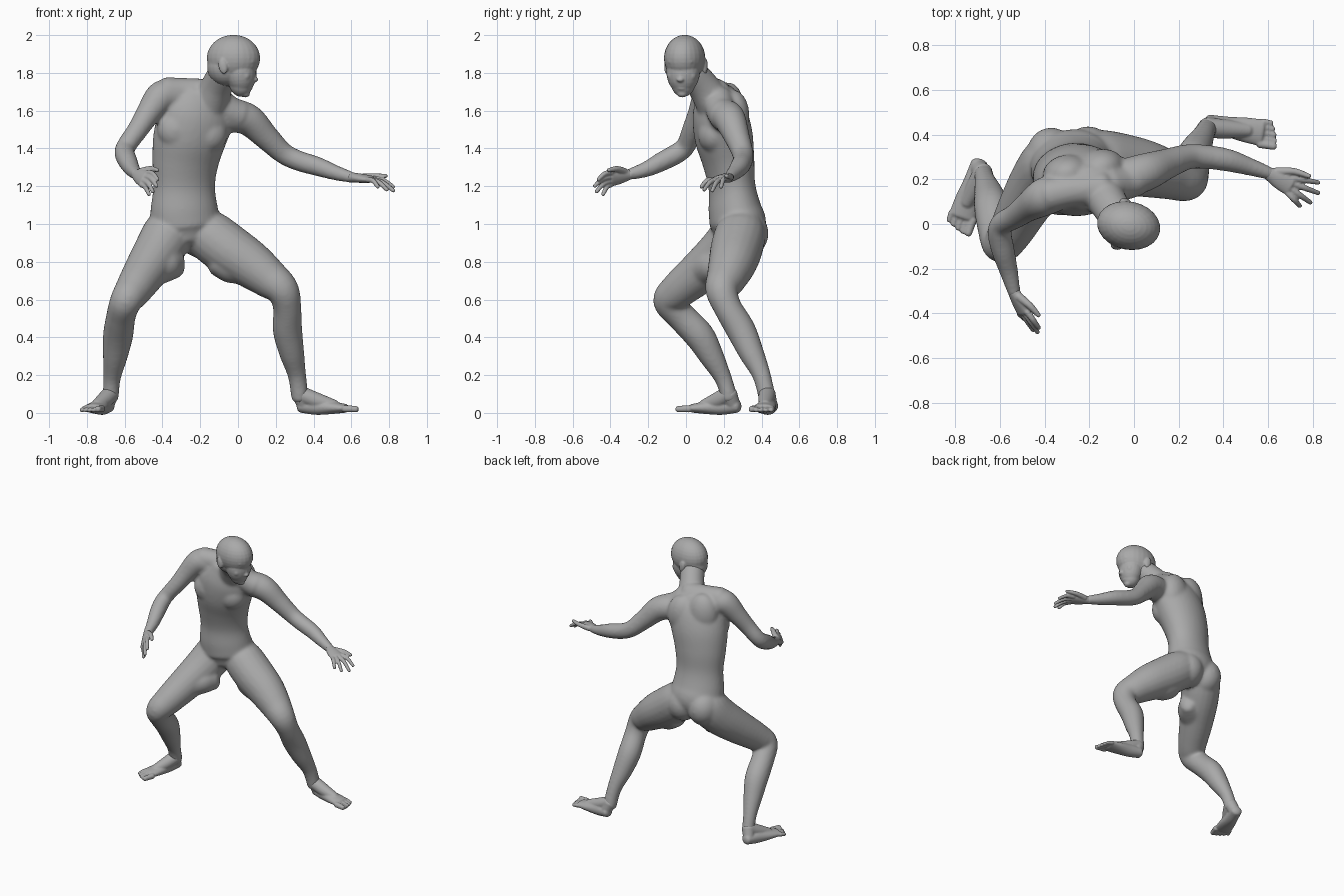
import bpy, bmesh, math
from mathutils import Vector, Matrix, Euler

if "Cube" in bpy.data.objects:
    bpy.data.objects.remove(bpy.data.objects["Cube"], do_unlink=True)

GREY = (0.4, 0.4, 0.4, 1)
skin = bpy.data.materials.new("skin_grey")
skin.diffuse_color = GREY
skin.use_nodes = True
skin.node_tree.nodes["Principled BSDF"].inputs["Base Color"].default_value = GREY


def spline(keys, steps=5):
    """Smooth curve through the keys (position and radii together)."""
    out = []
    for i in range(len(keys) - 1):
        p = [keys[max(i - 1, 0)], keys[i], keys[i + 1], keys[min(i + 2, len(keys) - 1)]]
        for s in range(steps):
            t = s / steps
            out.append([0.5 * (2 * b + (c - a) * t + (2 * a - 5 * b + 4 * c - d) * t * t
                               + (3 * b - a - 3 * c + d) * t ** 3) for a, b, c, d in zip(*p)])
    return out + [list(keys[-1])]


def loft(bm, keys, side=(1, 0.2, 0), n=20):
    """Tube of elliptical rings; keys are (x, y, z, side radius[, depth radius])."""
    pts = spline([(*k, k[3]) if len(k) == 4 else k for k in keys])
    pos = [Vector(p[:3]) for p in pts]
    rings = []

    def ring(c, t, ra, rb):
        u = Vector(side)
        u = (u - t * u.dot(t)).normalized()
        v = t.cross(u)
        rings.append([bm.verts.new(c + u * ra * math.cos(a) + v * rb * math.sin(a))
                      for a in (2 * math.pi * k / n for k in range(n))])

    last = len(pts) - 1
    for i, p in enumerate(pts):
        t = (pos[min(i + 1, last)] - pos[max(i - 1, 0)]).normalized()
        ra, rb = p[3], p[4]
        dome = [(math.cos(a), math.sin(a) * min(ra, rb) * 0.6) for a in (1.3, 0.9, 0.45)]
        if i == 0:
            for s, h in dome:
                ring(pos[i] - t * h, t, ra * s, rb * s)
        ring(pos[i], t, ra, rb)
        if i == last:
            for s, h in reversed(dome):
                ring(pos[i] + t * h, t, ra * s, rb * s)
    for a, b in zip(rings, rings[1:]):
        for k in range(n):
            bm.faces.new((a[k], a[(k + 1) % n], b[(k + 1) % n], b[k]))
    bm.faces.new(rings[0][::-1])
    bm.faces.new(rings[-1])


def blob(bm, c, r, rot=(0, 0, 0)):
    m = Matrix.Translation(c) @ Euler(rot).to_matrix().to_4x4() @ Matrix.Diagonal((*r, 1))
    bmesh.ops.create_uvsphere(bm, u_segments=24, v_segments=16, radius=1, matrix=m)


def finish(name, bm, voxel, smooth):
    """Fuse the overlapping volumes into one smooth skin."""
    bmesh.ops.recalc_face_normals(bm, faces=bm.faces)
    me = bpy.data.meshes.new(name)
    bm.to_mesh(me)
    bm.free()
    me.materials.append(skin)
    ob = bpy.data.objects.new(name, me)
    bpy.context.collection.objects.link(ob)
    rm = ob.modifiers.new("fuse", 'REMESH')
    rm.mode = 'VOXEL'
    rm.voxel_size = voxel
    rm.use_smooth_shade = True
    sm = ob.modifiers.new("soften", 'SMOOTH')
    sm.factor, sm.iterations = 0.5, smooth


# ---- body: torso, neck, arms and legs
bm = bmesh.new()
loft(bm, [(-.275, .275, .94, .15, .125), (-.28, .275, 1.0, .185, .148), (-.285, .258, 1.08, .18, .138),
          (-.285, .243, 1.2, .165, .122), (-.278, .225, 1.33, .178, .136), (-.255, .2, 1.46, .196, .152),
          (-.215, .18, 1.58, .197, .142), (-.18, .165, 1.67, .15, .108)], side=(.94, .22, -.1), n=32)
loft(bm, [(-.15, .15, 1.64, .1), (-.112, .09, 1.73, .085), (-.075, .03, 1.80, .083)])
loft(bm, [(-.14, .16, 1.69, .078), (-.27, .15, 1.70, .073), (-.38, .13, 1.70, .078)], side=(0, 1, 0))
loft(bm, [(-.12, .17, 1.66, .08), (-.05, .185, 1.60, .08), (.0, .205, 1.575, .085)], side=(0, 1, 0))
# chest, upper back, buttocks
for c, r in [((-.315, .125, 1.5), (.115, .085, .11)), ((-.155, .148, 1.475), (.1, .085, .1)),
             ((-.3, .225, 1.6), (.11, .085, .15)), ((-.15, .25, 1.57), (.11, .085, .14)),
             ((-.365, .302, .955), (.115, .13, .13)), ((-.2, .308, .95), (.115, .13, .13))]:
    blob(bm, c, r, (0, 0, .2))
# right arm
loft(bm, [(-.31, .15, 1.67, .08), (-.38, .13, 1.68, .086), (-.42, .11, 1.66, .082), (-.475, .075, 1.585, .066),
          (-.53, .035, 1.5, .056), (-.59, .0, 1.415, .052), (-.6, -.045, 1.375, .054),
          (-.585, -.12, 1.335, .052), (-.56, -.21, 1.29, .042), (-.535, -.31, 1.26, .029)], side=(.3, .2, 1))
# left arm
loft(bm, [(-.1, .19, 1.57, .075), (-.02, .21, 1.572, .087), (.06, .235, 1.548, .084), (.15, .27, 1.46, .068),
          (.24, .3, 1.375, .057), (.32, .3, 1.335, .054), (.42, .285, 1.305, .051), (.52, .255, 1.27, .04),
          (.61, .225, 1.245, .029)], side=(0, 1, 0))
# right leg
loft(bm, [(-.33, .29, 1.04, .1), (-.365, .275, .96, .133), (-.42, .2, .86, .131), (-.49, .08, .75, .116),
          (-.555, -.04, .65, .098), (-.595, -.09, .59, .084), (-.62, -.025, .51, .078), (-.635, .07, .41, .08),
          (-.65, .135, .3, .066), (-.667, .198, .18, .046), (-.675, .23, .08, .044)])
# left leg
loft(bm, [(-.22, .29, 1.04, .1), (-.165, .288, .955, .133), (-.06, .268, .87, .138), (.06, .245, .79, .127),
          (.16, .215, .715, .107), (.235, .19, .65, .088), (.26, .22, .56, .075), (.262, .29, .44, .078),
          (.284, .345, .32, .067), (.312, .4, .2, .049), (.328, .43, .08, .046)], side=(0, 1, 0))
# ragged inner thigh panels
loft(bm, [(-.46, .09, .755, .09), (-.38, .15, .785, .09), (-.325, .19, .795, .06, .08)], side=(1, -1, 0))
loft(bm, [(.04, .25, .775, .095), (-.05, .26, .785, .095), (-.115, .265, .795, .09, .07)], side=(0, 1, 0))
finish("body", bm, .01, 10)


# ---- head
bm = bmesh.new()
YAW = -.2
HEAD = Matrix.Translation((-.02, -.008, 1.87)) @ Matrix.Rotation(YAW, 4, 'Z')


def face_blob(c, r, tilt=0.0):
    blob(bm, HEAD @ Vector(c), r, (0, tilt, YAW))


face_blob((-.004, 0, .008), (.143, .108, .123))         # skull
face_blob((-.04, 0, -.04), (.105, .095, .1))            # nape
face_blob((.035, 0, -.065), (.083, .089, .115), -.1)    # cheeks
face_blob((.035, 0, -.125), (.062, .064, .072), -.2)    # jaw
face_blob((.06, 0, -.18), (.024, .028, .02))            # chin
face_blob((.095, 0, -.01), (.036, .072, .026))          # brow
face_blob((.105, 0, -.078), (.014, .014, .042), -.2)    # nose bridge
face_blob((.114, 0, -.106), (.016, .019, .013))         # nose tip
face_blob((.088, 0, -.137), (.016, .028, .008))         # upper lip
face_blob((.084, 0, -.153), (.015, .024, .008))         # lower lip
for s in (-1, 1):
    face_blob((.088, s * .038, -.048), (.016, .022, .011))       # eye
    face_blob((.068, s * .052, -.085), (.03, .027, .03))         # cheekbone
    face_blob((-.04, s * .104, -.035), (.024, .013, .042), -.2)  # ear
finish("head", bm, .006, 3)


# ---- hands
def hand(name, wrist, palm_end, side, tips, thumb):
    bm = bmesh.new()
    w, p, s = Vector(wrist), Vector(palm_end), Vector(side).normalized()
    loft(bm, [(*w, .029, .027), (*w.lerp(p, .5), .043, .024), (*p, .047, .019)], side=s)
    for i, tip in enumerate(tips):
        k, t = p + s * (i - 1.5) * .024, Vector(tip)
        mid = k.lerp(t, .5) + Vector((0, 0, .014))
        loft(bm, [(*k, .015), (*mid, .0135), (*t, .0105)], side=s, n=10)
    k, t = w.lerp(p, .3) - s * .025, Vector(thumb)
    loft(bm, [(*k, .02), (*(k.lerp(t, .5) - s * .012), .016), (*t, .011)], side=s, n=10)
    finish(name, bm, .005, 2)


hand("right_hand", (-.538, -.30, 1.262), (-.495, -.395, 1.24), (-.45, -.1, -.85),
     [(-.425, -.465, 1.235), (-.43, -.485, 1.2), (-.45, -.475, 1.17), (-.47, -.44, 1.155)], (-.425, -.41, 1.285))
hand("left_hand", (.6, .227, 1.247), (.7, .172, 1.237), (-.3, -.95, -.1),
     [(.825, .185, 1.195), (.825, .138, 1.175), (.79, .095, 1.18), (.742, .08, 1.195)], (.785, .213, 1.255))


# ---- feet
def foot(name, heel, ball, ankle, out):
    bm = bmesh.new()
    h, b, a = Vector(heel), Vector(ball), Vector(ankle)
    d = (b - h).normalized()
    s = Vector((0, 0, 1)).cross(d) * out        # towards the little toe
    loft(bm, [(*h, .039, .036), (*h.lerp(b, .35), .045, .043), (*h.lerp(b, .7), .056, .034),
              (*b, .06, .023)], side=s)
    top = h.lerp(b, .75)
    loft(bm, [(*a, .045), (*a.lerp(top, .45), .043), (*(top + Vector((0, 0, .01))), .032)], side=s)
    loft(bm, [(*a, .045), (*(h + d * .02), .038)], side=s)
    for i, reach in enumerate((.068, .067, .06, .05, .038)):
        k = b + s * (i - 2) * .025
        r = .02 if i == 0 else .0145
        tip = k + d * reach
        loft(bm, [(k.x, k.y, .022, r), (tip.x, tip.y, r, r * .85)], side=s, n=10)
    finish(name, bm, .006, 2)


foot("right_foot", (-.69, .27, .037), (-.768, .035, .024), (-.675, .227, .10), -1)
foot("left_foot", (.333, .45, .037), (.57, .408, .024), (.328, .43, .10), 1)
